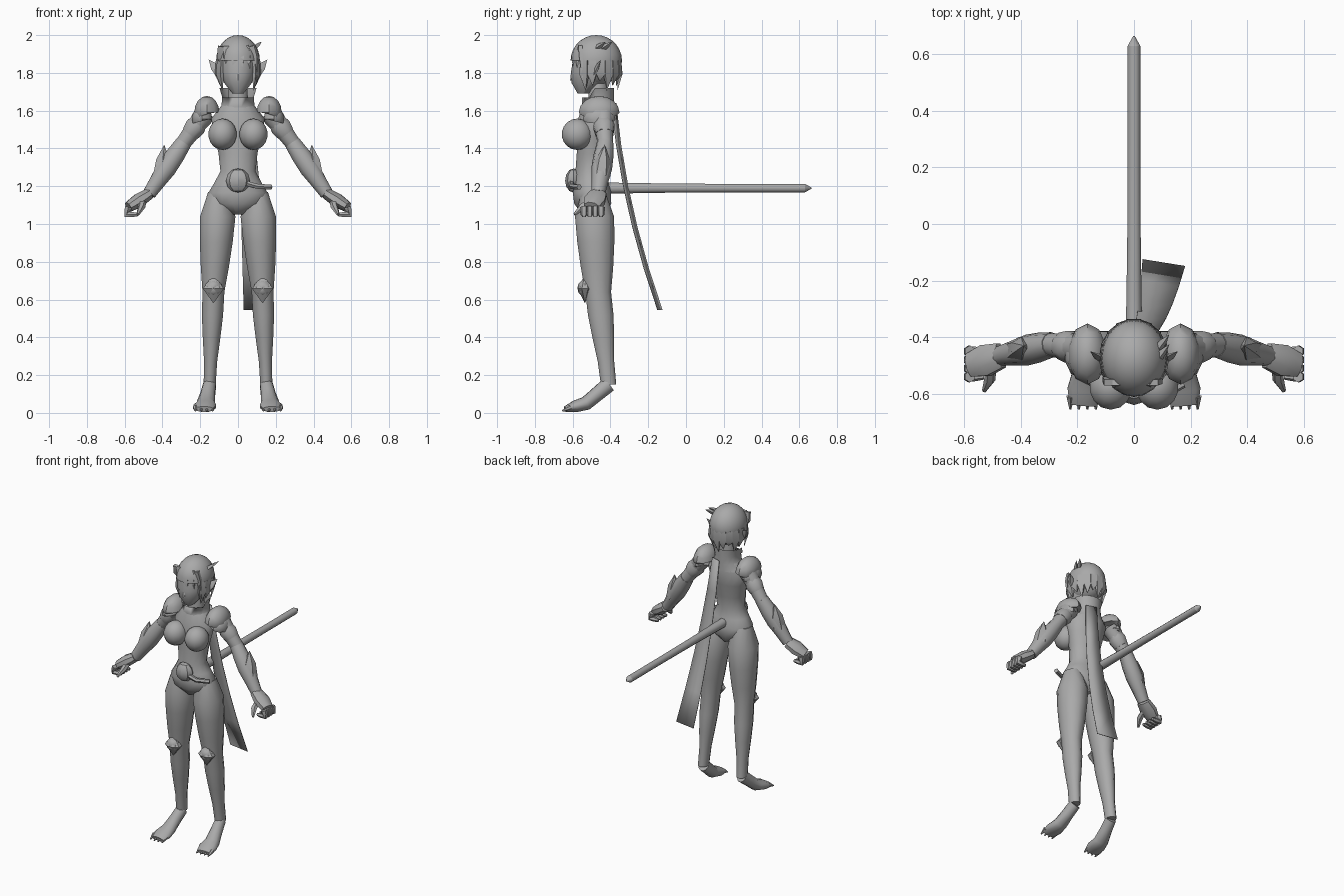
import bpy, bmesh, math
from mathutils import Vector, Matrix

old = bpy.data.objects.get("Cube")
if old:
    bpy.data.objects.remove(old, do_unlink=True)

grey = bpy.data.materials.new("plain grey")
grey.use_nodes = True
grey.diffuse_color = (.4, .4, .4, 1)
grey.node_tree.nodes["Principled BSDF"].inputs["Base Color"].default_value = grey.diffuse_color


def V(x, y, z):
    return Vector((x, y, z))


X, Y, Z = V(1, 0, 0), V(0, 1, 0), V(0, 0, 1)


def finish(name, bm, mirror=False, angle=50):
    """Turn a bmesh into a shaded object, optionally mirrored across x."""
    bmesh.ops.remove_doubles(bm, verts=bm.verts, dist=.0001)
    bmesh.ops.recalc_face_normals(bm, faces=bm.faces)
    mesh = bpy.data.meshes.new(name)
    bm.to_mesh(mesh)
    bm.free()
    mesh.materials.append(grey)
    ob = bpy.data.objects.new(name, mesh)
    bpy.context.collection.objects.link(ob)
    bpy.ops.object.select_all(action='DESELECT')
    ob.select_set(True)
    bpy.context.view_layer.objects.active = ob
    bpy.ops.object.shade_smooth_by_angle(angle=math.radians(angle))
    if mirror:
        ob.modifiers.new("mirror", 'MIRROR').use_mirror_merge = False
    return ob


def loft(bm, joints, radii, depth=lambda r, t: r, n=12, ref=Y, axis=None, caps=True):
    """Space rings evenly along jointed segments; depth gives the radius along ref."""
    centres = []
    for i in range(len(radii)):
        pos = i / (len(radii) - 1) * (len(joints) - 1)
        seg = min(int(pos), len(joints) - 2)
        centres.append(joints[seg].lerp(joints[seg + 1], pos - seg))
    rings = []
    for i, (c, r) in enumerate(zip(centres, radii)):
        before, after = centres[max(i - 1, 0)], centres[min(i + 1, len(centres) - 1)]
        along = axis or (after - before).normalized()
        side = ref.cross(along).normalized()
        other = along.cross(side) * depth(r, i / (len(radii) - 1))
        angles = [math.tau * (k + .5) / n for k in range(n)]
        rings.append([bm.verts.new(c + side * r * math.cos(a) + other * math.sin(a))
                      for a in angles])
    for lo, hi in zip(rings, rings[1:]):
        for k in range(n):
            bm.faces.new((lo[k], lo[(k + 1) % n], hi[(k + 1) % n], hi[k]))
    if caps:
        bm.faces.new(rings[0])
        bm.faces.new(rings[-1])


def limb(name, joints, radii, mirror=False, **options):
    bm = bmesh.new()
    loft(bm, joints, radii, **options)
    return finish(name, bm, mirror)


def ball(bm, centre, radii, u=14, v=9):
    m = Matrix.Translation(centre) @ Matrix.Diagonal((*radii, 1))
    return bmesh.ops.create_uvsphere(bm, u_segments=u, v_segments=v, radius=1, matrix=m)["verts"]


# Body landmarks on the left side
crotch, waist, throat = V(0, -.49, 1.05), V(0, -.505, 1.28), V(0, -.465, 1.65)
hip, knee, ankle = V(.1, -.49, 1.17), V(.13, -.465, .64), V(.15, -.41, .15)
sole, toe = V(.17, -.53, .05), V(.18, -.64, .02)
shoulder, elbow = V(.17, -.44, 1.59), V(.31, -.425, 1.4)
wrist, knuckle = V(.47, -.465, 1.16), V(.58, -.5, 1.09)
chin, skull, crown = V(0, -.54, 1.69), V(0, -.49, 1.86), V(0, -.48, 1.94)

# Torso, neck and bust
limb("torso", [crotch, waist, throat], (.03, .15, .16, .125, .095, .105, .125, .145, .07),
     depth=lambda r, t: .05 + r / 3, n=16, axis=Z)
limb("neck", [throat, throat + Z * .1], (.055, .05), axis=Z)
bm = bmesh.new()
ball(bm, V(.082, -.575, 1.475), (.077, .083, .083))
finish("bust", bm, True)

# Legs, feet and toes
limb("leg", [hip, knee, ankle], (.06, .097, .09, .077, .06, .058, .048, .036, .033), True,
     depth=lambda r, t: r * (1.08 + t / 5), axis=Z)
limb("foot", [ankle, sole, toe], (.035, .04, .05, .062, .05), True,
     depth=lambda r, t: r * (1.2 - t * .9), ref=Z)
bm = bmesh.new()
for k in range(4):
    root = toe + V(.03 * k - .045, .03, .01)
    loft(bm, [root, root + V(0, -.045, -.02)], (.015, .004), n=6, ref=Z)
finish("toes", bm, True)

# Knee guards: a pointed diamond with a raised boss
bm = bmesh.new()
guard = knee + V(0, -.07, .02)
loft(bm, [guard + Z * .075, guard - Z * .08], (0, .06, 0), n=8, axis=Z,
     depth=lambda r, t: r * .7)
ball(bm, guard, (.048, .04, .045), 8, 6)
finish("knee_guard", bm, True, 35)

# Arms with flared band, gauntlet and elbow spike
limb("upper_arm", [shoulder, elbow], (.06, .05, .045, .04), True)
limb("arm_band", [shoulder.lerp(elbow, .2), shoulder.lerp(elbow, .6)], (.045, .06, .05), True, n=8)
limb("gauntlet", [elbow.lerp(shoulder, .15), wrist], (.045, .053, .055, .045, .037), True, n=10)
limb("elbow_spike", [elbow.lerp(wrist, .6), V(.39, -.43, 1.42)], (.05, .04, 0), True, n=6)

# Fists with curled fingers and thumb
limb("palm", [wrist, knuckle], (.032, .04, .03), True, depth=lambda r, t: r * 1.5, n=8)
bm = bmesh.new()
for k in range(4):
    base = knuckle + Y * (.05 - .03 * k)
    loft(bm, [base, base + V(.01, 0, -.04), base + V(-.05, 0, -.04)],
         (.02, .02, .018, .016, .01), n=6)
loft(bm, [wrist.lerp(knuckle, .3), V(.51, -.55, 1.09), V(.53, -.59, 1.05)],
     (.02, .02, .008), n=6, ref=X)
finish("fingers", bm, True)

# Shoulder guards: two overlapping domes trimmed below
bm = bmesh.new()
for k in range(2):
    centre = shoulder + V(.025 * k - .005, -.02, -.035 * k)
    for v in ball(bm, centre, V(.07, .108, .088) * (1 - .2 * k), 10, 8):
        if v.co.z < centre.z:
            v.co.z = centre.z - .01 - (v.co.x - centre.x) / 4
finish("shoulder_guard", bm, True, 40)

# Collar with a dipped front
collar = limb("collar", [throat - Z * .08, throat + Z * .07], (.13, .09, .085, .1),
              depth=lambda r, t: .086, n=16, axis=Z, caps=False)
for v in collar.data.vertices:
    if v.co.z > 1.7 and v.co.y < -.5:
        v.co.z -= .05

# Head, nose and ears
limb("head", [chin, skull, crown], (.03, .075, .093, .1, .1, .09, .07),
     depth=lambda r, t: r * 1.1, n=14, axis=Z)
limb("nose", [V(0, -.59, 1.82), V(0, -.605, 1.76)], (.005, .014, .008), n=6, axis=Z)
limb("ear", [V(.09, -.49, 1.79), V(.155, -.45, 1.87)], (.028, .026, 0), True, n=6,
     depth=lambda r, t: r * .4)

# Hair: cap open at the face, hanging locks, swept fringe and side tufts
scalp = V(0, -.475, 1.865)
bm = bmesh.new()
ball(bm, scalp, (.116, .136, .135), 20, 14)
face = [f for f in bm.faces
        if f.calc_center_median().z < scalp.z and f.calc_center_median().y < -.53]
bmesh.ops.delete(bm, geom=face, context='FACES')
finish("hair_cap", bm)

bm = bmesh.new()
for k in range(13):
    a = math.radians(20 * k - 30)
    out = V(math.cos(a), math.sin(a), 0)
    rim = scalp + V(out.x * .105, out.y * .122, 0)
    loft(bm, [rim, rim + out * .005 - Z * .07, rim - out * .01 - Z * (.16 - k % 3 * .025)],
         (.03, .034, 0), depth=lambda r, t: r / 2, n=4, ref=out)
finish("hair_locks", bm)

bm = bmesh.new()
for k in range(6):
    root_x, tip_x = .03 * k - .085, .04 * k - .1
    mid_x = (root_x + tip_x) / 2
    loft(bm, [V(root_x, -.56, 1.94), V(mid_x, abs(mid_x) * .6 - .605, 1.88),
              V(tip_x, abs(tip_x) * .6 - .605, 1.86 - .022 * k)],
         (.03, .027, 0), depth=lambda r, t: r / 2, n=4)
finish("fringe", bm)

bm = bmesh.new()
for k in range(2):
    root = scalp + V(.085, .035 * k, .065)
    loft(bm, [root, root + V(.04, .05, .035)], (.016, .012, 0), n=4)
finish("hair_tufts", bm)

# Belt boss and hanging end
bm = bmesh.new()
ball(bm, V(0, -.595, 1.23), (.064, .045, .064), 8, 6)
finish("belt_boss", bm, angle=30)
limb("belt_end", [V(.03, -.605, 1.22), V(.1, -.605, 1.2), V(.175, -.565, 1.195)],
     (.015, .015, .015), n=6)

# Straight rod with a tapered tip, standing out behind the hips
rod_end = V(0, .63, 1.19)
limb("rod", [V(0, -.43, 1.19), rod_end], (.032, .026, .024, .024), n=8, ref=Z)
limb("rod_tip", [rod_end, rod_end + Y * .035], (.024, .003), n=8, ref=Z)

# Ribbon widening and curving away from the collar
bm = bmesh.new()
rows = []
for i in range(6):
    t = i / 5
    y, z = .1 * t + .145 * t * t - .385, 1.64 - 1.095 * t
    rows.append((bm.verts.new((.03 * t, y + .012, z)),
                 bm.verts.new((.07 + .11 * t, y - .012, z))))
for a, b in zip(rows, rows[1:]):
    bm.faces.new((a[0], a[1], b[1], b[0]))
ribbon = finish("ribbon", bm)
ribbon.modifiers.new("thickness", 'SOLIDIFY').thickness = .004
